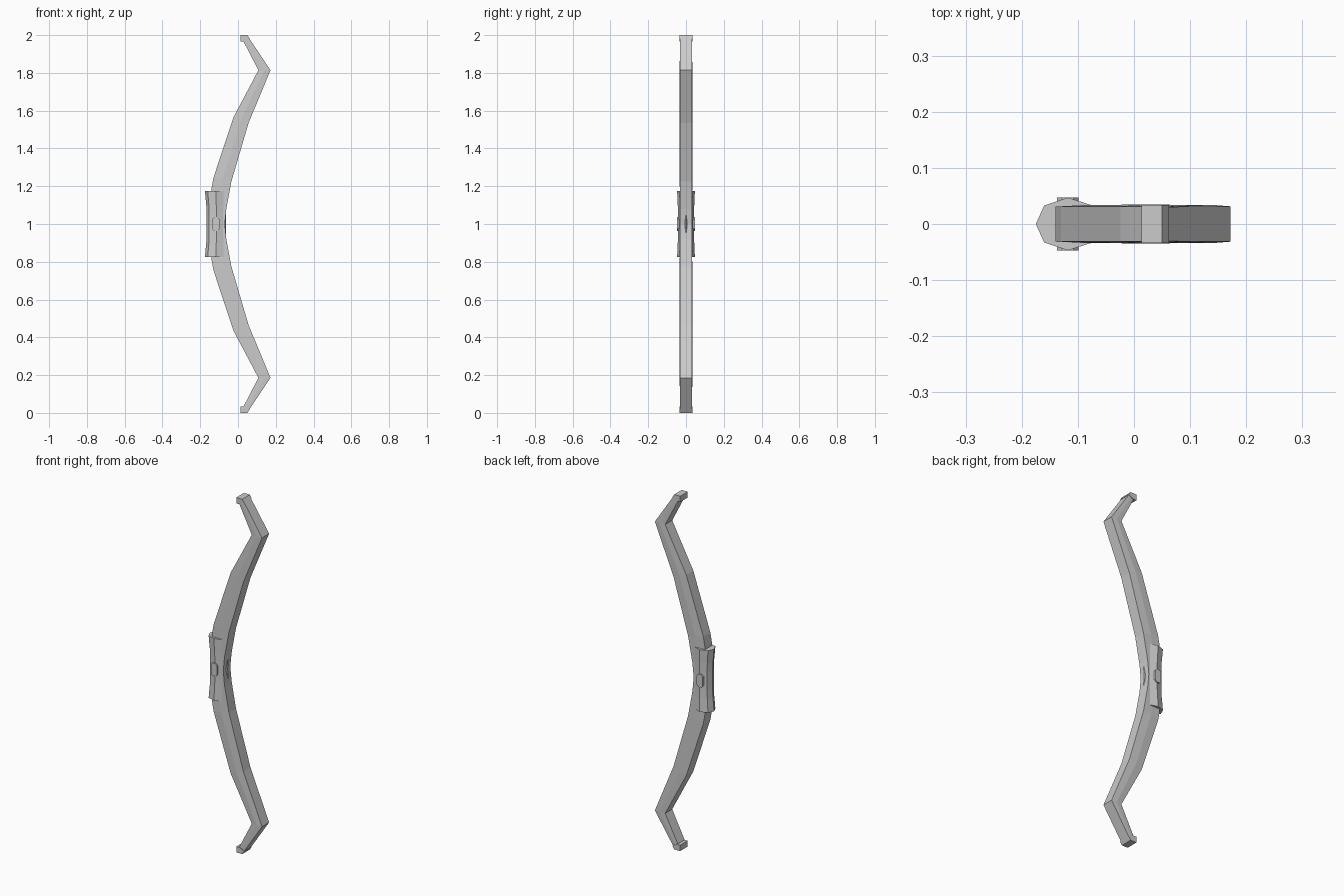
import bpy

if "Cube" in bpy.data.objects:
    bpy.data.objects.remove(bpy.data.objects["Cube"])


def make_mesh(name, verts, faces):
    me = bpy.data.meshes.new(name)
    me.from_pydata(verts, [], faces)
    me.update()
    ob = bpy.data.objects.new(name, me)
    bpy.context.collection.objects.link(ob)
    bpy.context.view_layer.objects.active = ob
    ob.select_set(True)
    bpy.ops.object.mode_set(mode='EDIT')
    bpy.ops.mesh.select_all(action='SELECT')
    bpy.ops.mesh.normals_make_consistent(inside=False)
    bpy.ops.object.mode_set(mode='OBJECT')
    ob.select_set(False)
    return ob


def loft(name, rings):
    """Skin equal-length rings of points and cap both ends."""
    n = len(rings[0])
    verts = [p for r in rings for p in r]
    faces = [(k * n + i, k * n + (i + 1) % n, (k + 1) * n + (i + 1) % n, (k + 1) * n + i)
             for k in range(len(rings) - 1) for i in range(n)]
    faces += [tuple(range(n)), tuple(range((len(rings) - 1) * n, len(rings) * n))]
    return make_mesh(name, verts, faces)


def prism(name, outline, y0, y1):
    """Extrude an (x, z) outline between two y values."""
    return loft(name, [[(x, y, z) for x, z in outline] for y in (y0, y1)])


# bow stave: (inner x, inner z, outer x, outer z, half width at the side ridge), heights from the middle
HALF = [(-0.14, 0.0, -0.070, 0.0, 0.0315),
        (-0.14, 0.19, -0.062, 0.08, 0.0315),
        (-0.13, 0.245, -0.035, 0.225, 0.034),
        (-0.024, 0.565, 0.056, 0.535, 0.0345),
        (0.108, 0.814, 0.172, 0.814, 0.034),
        (0.030, 0.965, 0.050, 0.997, 0.0305)]


def stave_ring(st, s):
    xi, zi, xo, zo, r = st
    w = min(0.0315, r)
    xm, zm = (xi + xo) / 2, (zi + zo) / 2
    pts = [(xi, -w, zi), (xm, -r, zm), (xo, -w, zo), (xo, w, zo), (xm, r, zm), (xi, w, zi)]
    return [(x, y, 1 + s * z) for x, y, z in pts]


loft("bow_stave", [stave_ring(st, -1) for st in reversed(HALF[1:])]
     + [stave_ring(st, 1) for st in HALF])

# string nocks at both tips
for name, s in (("upper_nock", 1), ("lower_nock", -1)):
    nock = [(0.013, 1.0), (0.050, 1.0), (0.062, 0.982), (0.035, 0.967), (0.013, 0.967)]
    prism(name, [(x, 1 + s * z) for x, z in nock], -0.034, 0.034)

# grip: faceted sleeve, pinched slightly toward the middle
SECTION = [(-0.175, 0), (-0.160, 0.033), (-0.118, 0.047), (-0.077, 0.034)]
SECTION += [(x, -y) for x, y in reversed(SECTION[1:])]
LEVELS = [(-0.175, 1.0), (-0.14, 0.97), (-0.10, 0.93), (-0.05, 0.91),
          (0.05, 0.91), (0.10, 0.93), (0.14, 0.97), (0.175, 1.0)]
loft("grip", [[(-0.077 + (x + 0.077) * s, y * s, 1 + z) for x, y in SECTION] for z, s in LEVELS])

# chamfered stud on each side of the grip
STUD = [(-0.137, 0.025), (-0.128, 0.036), (-0.108, 0.036), (-0.099, 0.025),
        (-0.099, -0.025), (-0.108, -0.036), (-0.128, -0.036), (-0.137, -0.025)]
for name, s in (("front_stud", -1), ("back_stud", 1)):
    prism(name, [(x, 1 + z) for x, z in STUD], s * 0.03, s * 0.047)

# slim diamond on the outer face of the stave
make_mesh("face_diamond",
          [(-0.064, 0, 1.0), (-0.071, -0.008, 1.0), (-0.071, 0.008, 1.0),
           (-0.063, 0, 1.055), (-0.063, 0, 0.945), (-0.085, 0, 1.0)],
          [(0, 1, 3), (0, 3, 2), (0, 4, 1), (0, 2, 4),
           (5, 3, 1), (5, 2, 3), (5, 1, 4), (5, 4, 2)])
